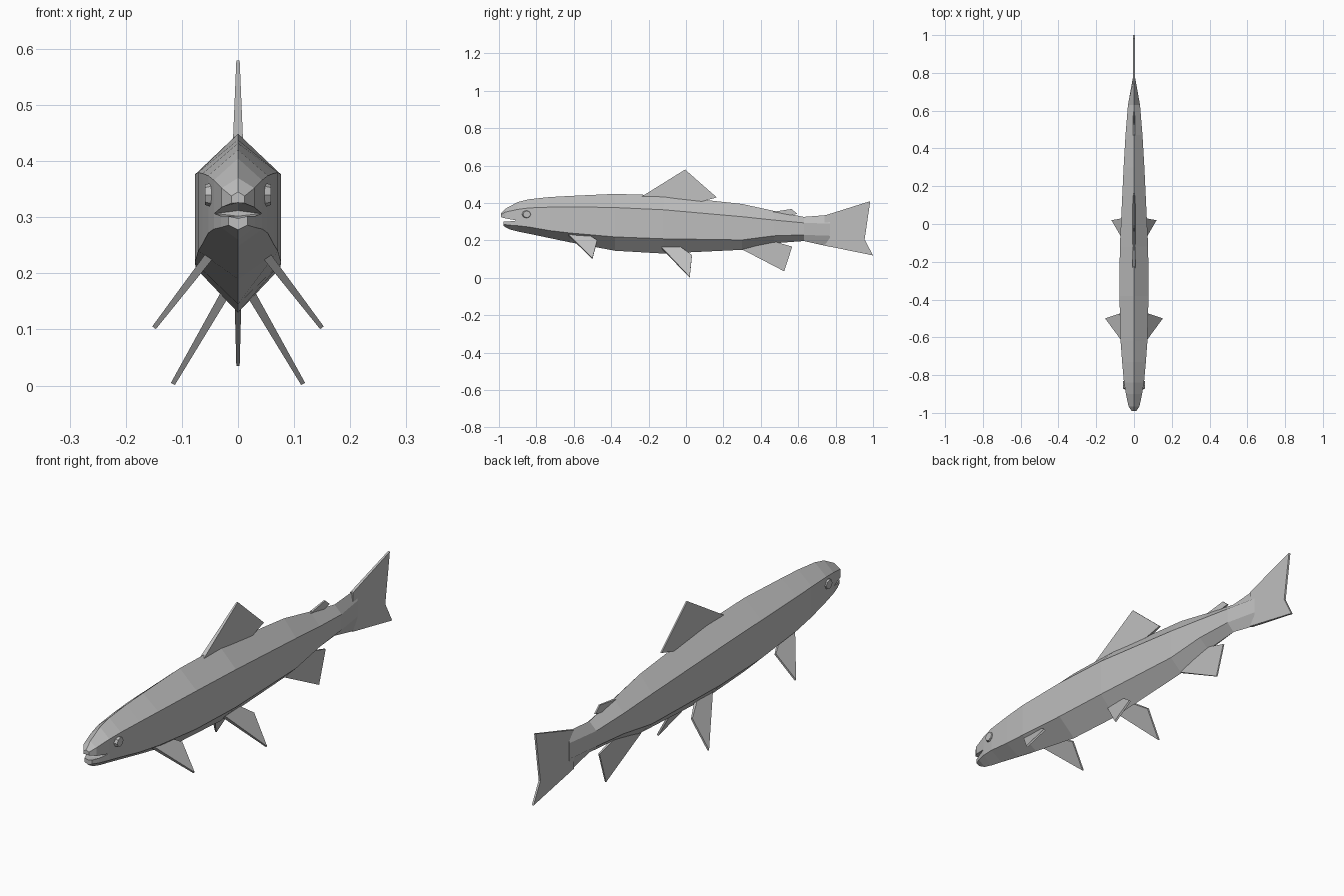
import bpy, bmesh
from mathutils import Vector

cube = bpy.data.objects.get("Cube")
if cube:
    bpy.data.objects.remove(cube, do_unlink=True)

grey = bpy.data.materials.new("fish grey")
grey.use_nodes = True
grey.diffuse_color = (0.52, 0.52, 0.52, 1)
grey.node_tree.nodes["Principled BSDF"].inputs["Base Color"].default_value = (0.52, 0.52, 0.52, 1)


def finish(name, bm):
    bmesh.ops.recalc_face_normals(bm, faces=bm.faces)
    mesh = bpy.data.meshes.new(name)
    bm.to_mesh(mesh)
    bm.free()
    mesh.materials.append(grey)
    obj = bpy.data.objects.new(name, mesh)
    bpy.context.collection.objects.link(obj)
    return obj


def loft(name, rings):
    """Skin closed rings of equal point count and cap both ends."""
    bm = bmesh.new()
    loops = [[bm.verts.new(p) for p in ring] for ring in rings]
    n = len(loops[0])
    for a, b in zip(loops, loops[1:]):
        for i in range(n):
            j = (i + 1) % n
            bm.faces.new((a[i], a[j], b[j], b[i]))
    bm.faces.new(loops[0])
    bm.faces.new(loops[-1])
    return finish(name, bm)


def section(y, top, upper, lower, bottom, w):
    """Six-sided body section: top ridge, two side edges each side, keel."""
    return [(0, y, top), (w, y, upper), (w, y, lower),
            (0, y, bottom), (-w, y, lower), (-w, y, upper)]


def fin(name, outline, base_x=0, base_z=0, slope=0):
    """Tapered blade from (y, z, half thickness); slope leans it outwards."""
    normal = Vector((1, 0, slope)).normalized()
    sides = ([], [])
    for y, z, t in outline:
        p = Vector((base_x + (base_z - z) * slope, y, z))
        sides[0].append(p + normal * t)
        sides[1].append(p - normal * t)
    return loft(name, sides)


def mirrored(obj, name):
    """Copy a left-hand part to the right side."""
    bm = bmesh.new()
    bm.from_mesh(obj.data)
    for v in bm.verts:
        v.co.x = -v.co.x
    finish(name, bm)


# Body: y, top, upper edge, lower edge, bottom, half width
stations = [
    (-0.90, 0.405, 0.366, 0.279, 0.248, 0.043),
    (-0.84, 0.420, 0.374, 0.272, 0.236, 0.053),
    (-0.73, 0.432, 0.378, 0.253, 0.213, 0.063),
    (-0.62, 0.438, 0.380, 0.240, 0.190, 0.071),
    (-0.38, 0.449, 0.376, 0.219, 0.145, 0.077),
    (-0.12, 0.441, 0.364, 0.209, 0.130, 0.075),
    (0.30, 0.395, 0.327, 0.203, 0.150, 0.055),
    (0.47, 0.358, 0.309, 0.225, 0.185, 0.045),
    (0.63, 0.326, 0.294, 0.230, 0.197, 0.032),
    (0.77, 0.337, 0.290, 0.225, 0.166, 0.007),
]
loft("body", [section(*s) for s in stations])

# Jaws meet at the mouth corners and open towards the nose
loft("upper_jaw", [
    section(-0.99, 0.345, 0.338, 0.325, 0.326, 0.012),
    section(-0.965, 0.370, 0.352, 0.318, 0.325, 0.029),
    section(-0.90, 0.405, 0.366, 0.306, 0.312, 0.043)])
loft("lower_jaw", [
    section(-0.977, 0.298, 0.302, 0.286, 0.278, 0.017),
    section(-0.945, 0.297, 0.302, 0.282, 0.260, 0.030),
    section(-0.90, 0.302, 0.307, 0.279, 0.248, 0.043)])

# Eyes: shallow eight-sided discs
bm = bmesh.new()
bmesh.ops.create_cone(bm, cap_ends=True, segments=8, radius1=0.026, radius2=0.020, depth=0.016)
for v in bm.verts:
    x, y, z = v.co
    v.co = (0.051 + z, -0.852 + x + z * 0.1, 0.340 + y * 0.9)
eye = finish("left_eye", bm)
mirrored(eye, "right_eye")

# Fins along the centre line
fin("dorsal_fin", [(-0.235, 0.436, .009), (-0.005, 0.579, .003),
                   (0.165, 0.430, .003), (0.07, 0.405, .009)])
fin("adipose_fin", [(0.44, 0.350, .006), (0.565, 0.368, .003),
                    (0.595, 0.342, .003), (0.53, 0.330, .006)])
fin("anal_fin", [(0.30, 0.152, .006), (0.525, 0.035, .003),
                 (0.568, 0.167, .003), (0.47, 0.195, .006)])
fin("tail_fin", [(0.74, 0.333, .006), (0.985, 0.410, .004), (0.955, 0.205, .004),
                 (1.0, 0.120, .004), (0.74, 0.173, .006)])

# Paired fins leaning outwards
pectoral = fin("left_pectoral_fin",
               [(-0.635, 0.236, .008), (-0.50, 0.103, .004),
                (-0.475, 0.200, .004), (-0.53, 0.230, .008)], 0.048, 0.235, 0.77)
mirrored(pectoral, "right_pectoral_fin")
pelvic = fin("left_pelvic_fin",
             [(-0.13, 0.160, .008), (0.02, 0.003, .004),
              (0.032, 0.120, .004), (-0.03, 0.163, .008)], 0.025, 0.160, 0.58)
mirrored(pelvic, "right_pelvic_fin")
